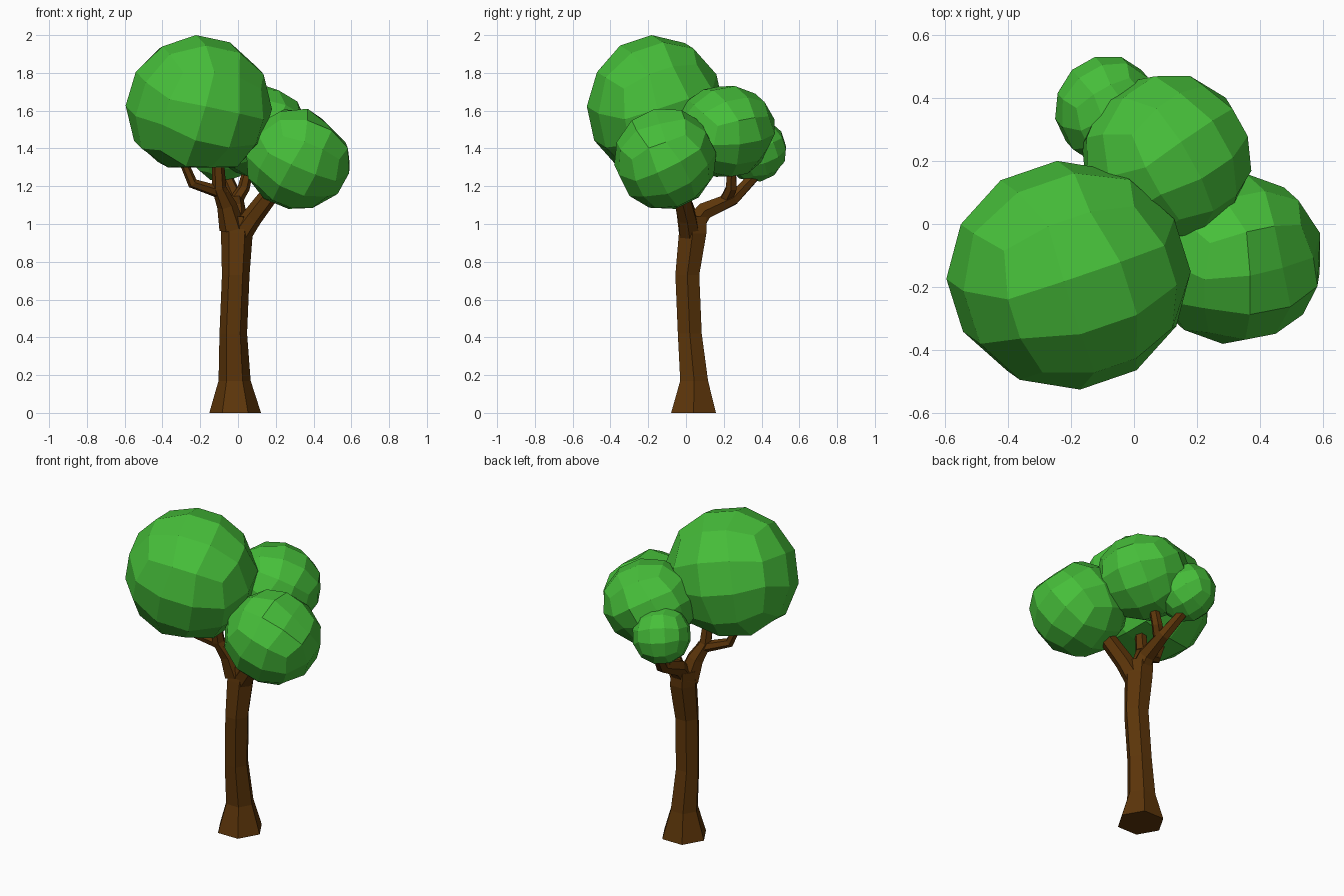
import bpy, bmesh, math
from mathutils import Vector, Euler

if "Cube" in bpy.data.objects:
    bpy.data.objects.remove(bpy.data.objects["Cube"])


def material(name, rgb):
    m = bpy.data.materials.new(name)
    m.diffuse_color = (*rgb, 1)
    m.use_nodes = True
    m.node_tree.nodes["Principled BSDF"].inputs["Base Color"].default_value = m.diffuse_color
    return m


BARK = material("bark brown", (0.108, 0.036, 0.003))
LEAF = material("leaf green", (0.062, 0.520, 0.042))


def finish(bm, name, mat):
    bmesh.ops.recalc_face_normals(bm, faces=bm.faces)
    me = bpy.data.meshes.new(name)
    bm.to_mesh(me)
    bm.free()
    me.materials.append(mat)
    ob = bpy.data.objects.new(name, me)
    bpy.context.collection.objects.link(ob)
    return ob


def limb(name, points, sides=6, upright=False):
    """Faceted tube through (x, y, z, radius) points."""
    bm = bmesh.new()
    pos = [Vector(p[:3]) for p in points]
    rings = []
    for i, p in enumerate(points):
        d = pos[min(i + 1, len(pos) - 1)] - pos[max(i - 1, 0)]
        if upright:
            d = Vector((0, 0, 1))
        turn = Vector((0, 0, 1)).rotation_difference(d)
        ring = []
        for k in range(sides):
            a = 2 * math.pi * k / sides
            ring.append(bm.verts.new(
                pos[i] + turn @ Vector((math.cos(a), math.sin(a), 0)) * p[3]))
        rings.append(ring)
    for a, b in zip(rings, rings[1:]):
        for k in range(sides):
            j = (k + 1) % sides
            bm.faces.new((a[k], a[j], b[j], b[k]))
    bm.faces.new(rings[0][::-1])
    bm.faces.new(rings[-1])
    return finish(bm, name, BARK)


def leaf_ball(name, low, high, rot, flats=()):
    """Cube-sphere, turned, fitted to the box low..high, then flattened
    beyond each (direction, distance from centre) in flats."""
    bm = bmesh.new()
    bmesh.ops.create_cube(bm, size=2)
    bmesh.ops.subdivide_edges(bm, edges=bm.edges[:], cuts=2, use_grid_fill=True)
    turn = Euler(rot).to_matrix()
    for v in bm.verts:
        c = Vector([math.tan(t * math.pi / 4) for t in v.co])
        v.co = turn @ c.normalized()
    for ax in range(3):
        vals = [v.co[ax] for v in bm.verts]
        lo, hi = min(vals), max(vals)
        for v in bm.verts:
            t = (v.co[ax] - lo) / (hi - lo)
            v.co[ax] = low[ax] + t * (high[ax] - low[ax])
    mid = (Vector(low) + Vector(high)) / 2
    for direction, dist in flats:
        n = Vector(direction).normalized()
        for v in bm.verts:
            over = (v.co - mid).dot(n) - dist
            if over > 0:
                v.co -= n * over
    return finish(bm, name, LEAF)


# Trunk with flared foot
limb("trunk", [(-0.015, 0.04, 0, 0.137), (-0.018, 0.043, 0.17, 0.085),
               (-0.025, 0.02, 0.42, 0.073), (-0.012, 0.007, 0.73, 0.073),
               (-0.006, 0.035, 0.95, 0.084), (-0.012, 0.04, 1.04, 0.078)],
     upright=True)

# Branches
limb("right_branch", [(0.01, 0.02, 0.94, 0.06), (0.075, 0.005, 1.035, 0.054),
                      (0.24, -0.05, 1.25, 0.045)])
limb("left_branch", [(-0.03, 0.02, 0.98, 0.07), (-0.06, -0.01, 1.10, 0.052),
                     (-0.10, -0.05, 1.19, 0.038), (-0.11, -0.08, 1.40, 0.03)])
limb("left_twig", [(-0.07, -0.03, 1.16, 0.035), (-0.24, -0.09, 1.215, 0.028),
                   (-0.31, -0.11, 1.38, 0.022)])
limb("back_branch", [(-0.01, 0.03, 0.98, 0.065), (-0.01, 0.10, 1.07, 0.052),
                     (-0.01, 0.25, 1.135, 0.038), (-0.06, 0.36, 1.25, 0.03)])
limb("back_twig", [(-0.01, 0.21, 1.125, 0.035), (0.03, 0.24, 1.19, 0.032),
                   (0.06, 0.24, 1.31, 0.028)])

# Foliage
leaf_ball("large_left_foliage", (-0.595, -0.525, 1.235), (0.18, 0.20, 2.0),
          (0.3, 0.2, 0.35), [((0, 0, -1), 0.3175)])
leaf_ball("right_foliage", (0.045, -0.38, 1.08), (0.59, 0.16, 1.61),
          (0.5, 0.4, 0.2), [((1, 0, 1), 0.24)])
leaf_ball("back_foliage", (-0.165, -0.05, 1.25), (0.372, 0.47, 1.73),
          (0.2, 0.5, 0.6), [((0, 1, -0.5), 0.24)])
leaf_ball("small_back_foliage", (-0.25, 0.195, 1.225), (0.08, 0.53, 1.56),
          (0.4, 0.1, 0.5))
